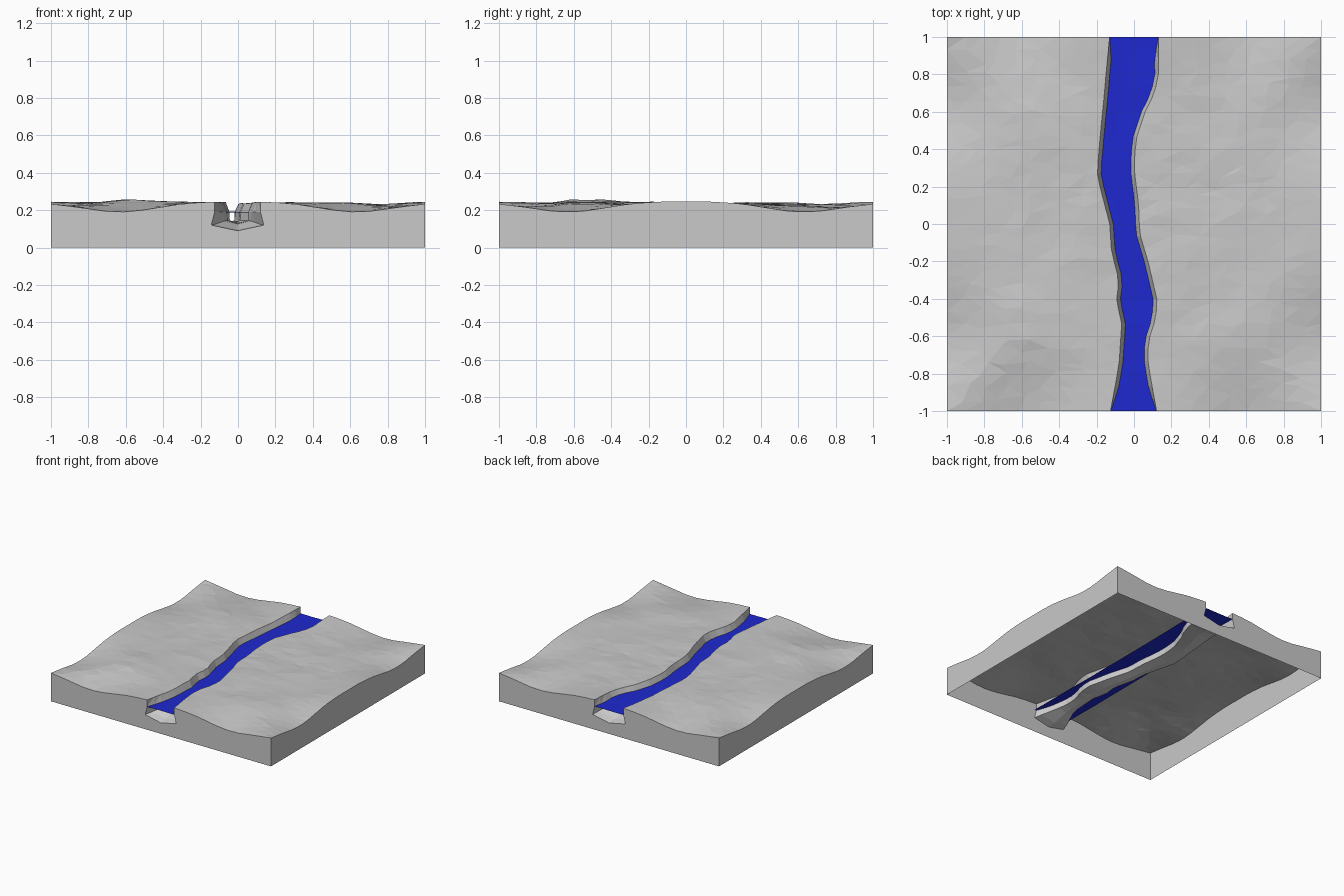
import bpy, bmesh, random
from mathutils import Vector, noise

random.seed(4)
cube = bpy.data.objects.get("Cube")
if cube:
    bpy.data.objects.remove(cube)


def material(name, color):
    m = bpy.data.materials.new(name)
    m.use_nodes = True
    m.diffuse_color = (*color, 1)
    m.node_tree.nodes["Principled BSDF"].inputs["Base Color"].default_value = (*color, 1)
    return m


def interp(points, t):
    for (a, va), (b, vb) in zip(points, points[1:]):
        if t <= b:
            return va + (vb - va) * (t - a) / (b - a)
    return points[-1][1]


def smooth(t):
    t = max(0, min(1, t))
    return t * t * (3 - 2 * t)


# Bank lines as (y, x), and the wavy border height by distance from the middle
LEFT = [(-1, -.125), (-.75, -.08), (-.52, -.065), (-.42, -.095), (-.3, -.08), (-.15, -.12),
        (0, -.13), (.25, -.195), (.3, -.195), (.5, -.178), (.7, -.158), (.8, -.15), (1, -.13)]
RIGHT = [(-1, .12), (-.8, .085), (-.7, .07), (-.6, .085), (-.5, .118), (-.4, .122), (-.2, .075),
         (-.05, .03), (.1, .025), (.3, 0), (.45, .01), (.6, .06), (.7, .11), (.8, .13), (1, .13)]
BORDER = [(0, .245), (.15, .245), (.3, .234), (.45, .21), (.55, .194), (.63, .19),
          (.72, .195), (.85, .215), (1, .233)]
WATER_Z = .19
ROWS, COLS = 31, 10


def height(x, y):
    dx, dy = 1 - abs(x), 1 - abs(y)
    total = dx + dy
    border = interp(BORDER, abs(y)) if total < 1e-6 else (
        interp(BORDER, abs(y)) * dy + interp(BORDER, abs(x)) * dx) / total
    inner = .237 - .009 * (x + y) + .01 * noise.noise(Vector((x * 3, y * 3, 5)))
    inner += .006 * noise.noise(Vector((x * 8, y * 8, 2)))
    w = smooth(min(dx, dy) / .38)
    return border + (inner - border) * w


def row(y):
    """One cross-section: left ground, channel, right ground."""
    inside = smooth((1 - abs(y)) / .25)
    rl, rr = interp(LEFT, y), interp(RIGHT, y)

    def ground(start, end):
        pts = []
        for i in range(COLS):
            x = start + (end - start) * i / (COLS - 1)
            py = y
            if 0 < i < COLS - 1 and abs(y) < .99:
                x += random.uniform(-.03, .03)
                py += random.uniform(-.024, .024)
            pts.append((x, py, height(x, py)))
        return pts

    # The bed undercuts the banks at both ends and narrows between them
    inset = .02 * smooth((1 - abs(y)) / .12)
    foot = .04 * inside - .018
    corner_z, mid_z = .12 + .025 * inside, .09 + .04 * inside
    channel = [(rl + inset, y, WATER_Z), (rl + foot, y, corner_z), ((rl + rr) / 2, y, mid_z),
               (rr - foot, y, corner_z), (rr - inset, y, WATER_Z)]
    return ground(-1, rl) + channel + ground(rr, 1)


def add_object(name, bm, mats):
    me = bpy.data.meshes.new(name)
    bm.to_mesh(me)
    bm.free()
    for mat in mats:
        me.materials.append(mat)
    ob = bpy.data.objects.new(name, me)
    bpy.context.collection.objects.link(ob)


def loft(bm, rows, bed=range(0)):
    """Skin the rows; strips listed in bed take the second material."""
    grid = [[bm.verts.new(p) for p in r] for r in rows]
    for r0, r1 in zip(grid, grid[1:]):
        for i in range(len(r0) - 1):
            f = bm.faces.new((r0[i], r0[i + 1], r1[i + 1], r1[i]))
            f.material_index = int(i in bed)
    return grid


ys = [-1 + 2 * j / (ROWS - 1) for j in range(ROWS)]

# Ground tile with the river channel, open underneath
bm = bmesh.new()
grid = loft(bm, [row(y) for y in ys], range(COLS, COLS + 4))
bmesh.ops.triangulate(bm, faces=bm.faces[:], quad_method='SHORT_EDGE')

# Four side walls, each one face following the border above it
sides = [grid[0], [r[-1] for r in grid], grid[-1][::-1], [r[0] for r in grid][::-1]]
feet = [bm.verts.new((s[0].co.x, s[0].co.y, 0)) for s in sides]
for k, side in enumerate(sides):
    bm.faces.new([feet[k], feet[(k + 1) % 4]] + side[::-1])
add_object("ground_tile", bm, [material("grey ground", (.585, .585, .585)),
                               material("pale grey river bed", (.66, .66, .66))])

# Gently rippled water sheet, running into the banks
bm = bmesh.new()
rows = []
for y in ys:
    xs = [min(-.17, interp(LEFT, y) + .005), -.1, -.03, .05, .135]
    rows.append([(x, y, WATER_Z + .005 * noise.noise(Vector((x * 4, y * 4, 9)))) for x in xs])
loft(bm, rows)
add_object("river_water", bm, [material("blue water", (.013, .022, .63))])
